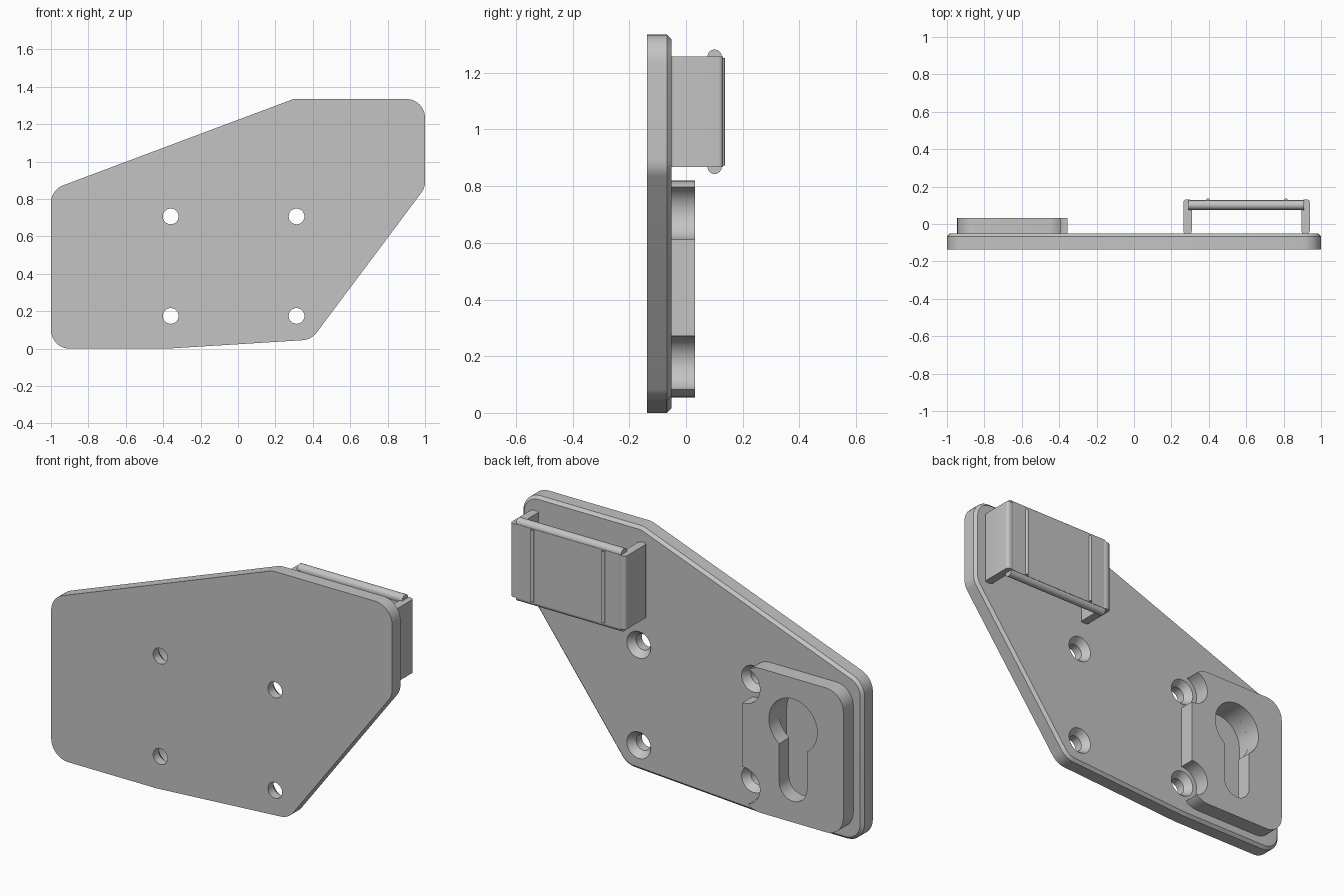
import bpy, bmesh, math
from mathutils import Vector

if "Cube" in bpy.data.objects:
    bpy.data.objects.remove(bpy.data.objects["Cube"])

grey = bpy.data.materials.new("plain grey")
grey.diffuse_color = (0.55, 0.55, 0.55, 1)
grey.use_nodes = True
grey.node_tree.nodes["Principled BSDF"].inputs["Base Color"].default_value = grey.diffuse_color


def arc(cx, cz, r, a0, a1, n=24):
    """Points on an arc, angles in degrees."""
    angs = [math.radians(a0 + (a1 - a0) * i / n) for i in range(n + 1)]
    return [(cx + r * math.cos(a), cz + r * math.sin(a)) for a in angs]


def circle(cx, cz, r, n=40):
    return arc(cx, cz, r, 0, 360, n)[:-1]


def rounded(corners, r, n=8):
    """Fillet each corner of a convex counter-clockwise polygon."""
    pts = []
    for i, c in enumerate(corners):
        p = Vector(c)
        d0 = (Vector(corners[i - 1]) - p).normalized()
        d1 = (Vector(corners[(i + 1) % len(corners)]) - p).normalized()
        half = d0.angle(d1) / 2
        centre = p + (d0 + d1).normalized() * (r / math.sin(half))
        t0 = p + d0 * (r / math.tan(half)) - centre
        a0 = math.degrees(math.atan2(t0.y, t0.x))
        pts += arc(centre.x, centre.y, r, a0, a0 + 180 - math.degrees(2 * half), n)
    return pts


def box(x0, x1, z0, z1):
    return [(x0, z0), (x1, z0), (x1, z1), (x0, z1)]


def prism(name, pts, a, b, axis="y", pts_b=None, bevel=0):
    """Extrude a profile from a to b along an axis, optionally tapering."""
    place = {"x": lambda u, v, w: (w, u, v),
             "y": lambda u, v, w: (u, w, v),
             "z": lambda u, v, w: (u, v, w)}[axis]
    bm = bmesh.new()
    ring0 = [bm.verts.new(place(u, v, a)) for u, v in pts]
    ring1 = [bm.verts.new(place(u, v, b)) for u, v in (pts_b or pts)]
    bm.faces.new(ring0)
    end = bm.faces.new(ring1)
    n = len(pts)
    for i in range(n):
        j = (i + 1) % n
        bm.faces.new((ring0[i], ring0[j], ring1[j], ring1[i]))
    bmesh.ops.recalc_face_normals(bm, faces=bm.faces)
    if bevel:
        bmesh.ops.bevel(bm, geom=list(end.edges), offset=bevel, segments=1,
                        affect='EDGES')
    me = bpy.data.meshes.new(name)
    bm.to_mesh(me)
    bm.free()
    me.materials.append(grey)
    ob = bpy.data.objects.new(name, me)
    bpy.context.collection.objects.link(ob)
    return ob


def activate(ob):
    bpy.ops.object.select_all(action='DESELECT')
    ob.select_set(True)
    bpy.context.view_layer.objects.active = ob


def cut(ob, cutter):
    m = ob.modifiers.new("cut", 'BOOLEAN')
    m.operation, m.solver, m.object = 'DIFFERENCE', 'EXACT', cutter
    activate(ob)
    bpy.ops.object.modifier_apply(modifier=m.name)
    bpy.data.objects.remove(cutter)


FRONT, BACK, TOP = -0.137, -0.052, 0.032
HOLES = [(x, z) for x in (-0.36, 0.313) for z in (0.175, 0.707)]
KX, KZ, KR, SR, SZ = -0.65, 0.568, 0.142, 0.081, 0.248   # keyhole dimensions

# Base plate with chamfered back rim
outline = [(-1, 0), (-0.38, 0), (0.392, 0.048), (1, 0.86),
           (1, 1.335), (0.297, 1.335), (-1, 0.849)]
plate = prism("base_plate", rounded(outline, 0.1), FRONT, BACK, bevel=0.015)

# Countersunk screw holes
for x, z in HOLES:
    cut(plate, prism("hole", circle(x, z, 0.042), FRONT - 0.1, BACK + 0.1))
    cut(plate, prism("sink", circle(x, z, 0.040), -0.092, BACK + 0.005,
                     pts_b=circle(x, z, 0.074)))

# Wide channel in the plate behind the keyhole
channel = arc(KX, KZ, KR, 0, 180) + arc(KX, SZ, KR, 180, 360)
cut(plate, prism("channel", channel, -0.118, BACK + 0.05))

# Keyhole block with screw clearance notches
block = prism("keyhole_block", rounded(box(-0.945, -0.355, 0.055, 0.82), 0.1),
              BACK, TOP)
for x, z in HOLES[:2]:
    cut(block, prism("notch", circle(x, z, 0.096, 64), BACK - 0.1, TOP + 0.1))
half = math.degrees(math.asin(SR / KR))
keyhole = arc(KX, KZ, KR, -90 + half, 270 - half, 36) + arc(KX, SZ, SR, 180, 360)
cut(block, prism("keyhole", keyhole, BACK - 0.1, TOP + 0.1))

# Belt clip: two arms, bridge, rounded lips and grip ridges
Z0, Z1 = 0.868, 1.257
parts = [plate, block]
for side, x in (("left", 0.264), ("right", 0.895)):
    parts.append(prism(side + "_clip_arm",
                       rounded(box(x, x + 0.045, BACK - 0.001, 0.131), 0.016, 5),
                       Z0, Z1, "z"))
parts.append(prism("clip_bridge", box(0.292, 0.91, 0.08, 0.128), Z0, Z1, "z"))
for side, z in (("lower", Z0), ("upper", Z1)):
    parts.append(prism(side + "_clip_lip", circle(0.101, z, 0.025, 32),
                       0.292, 0.91, "x"))
for side, x in (("left", 0.395), ("right", 0.812)):
    parts.append(prism(side + "_grip_ridge", circle(x, 0.127, 0.01, 16),
                       Z0 + 0.005, Z1 - 0.005, "z"))

for ob in parts:
    activate(ob)
    bpy.ops.object.shade_smooth_by_angle(angle=math.radians(30))
